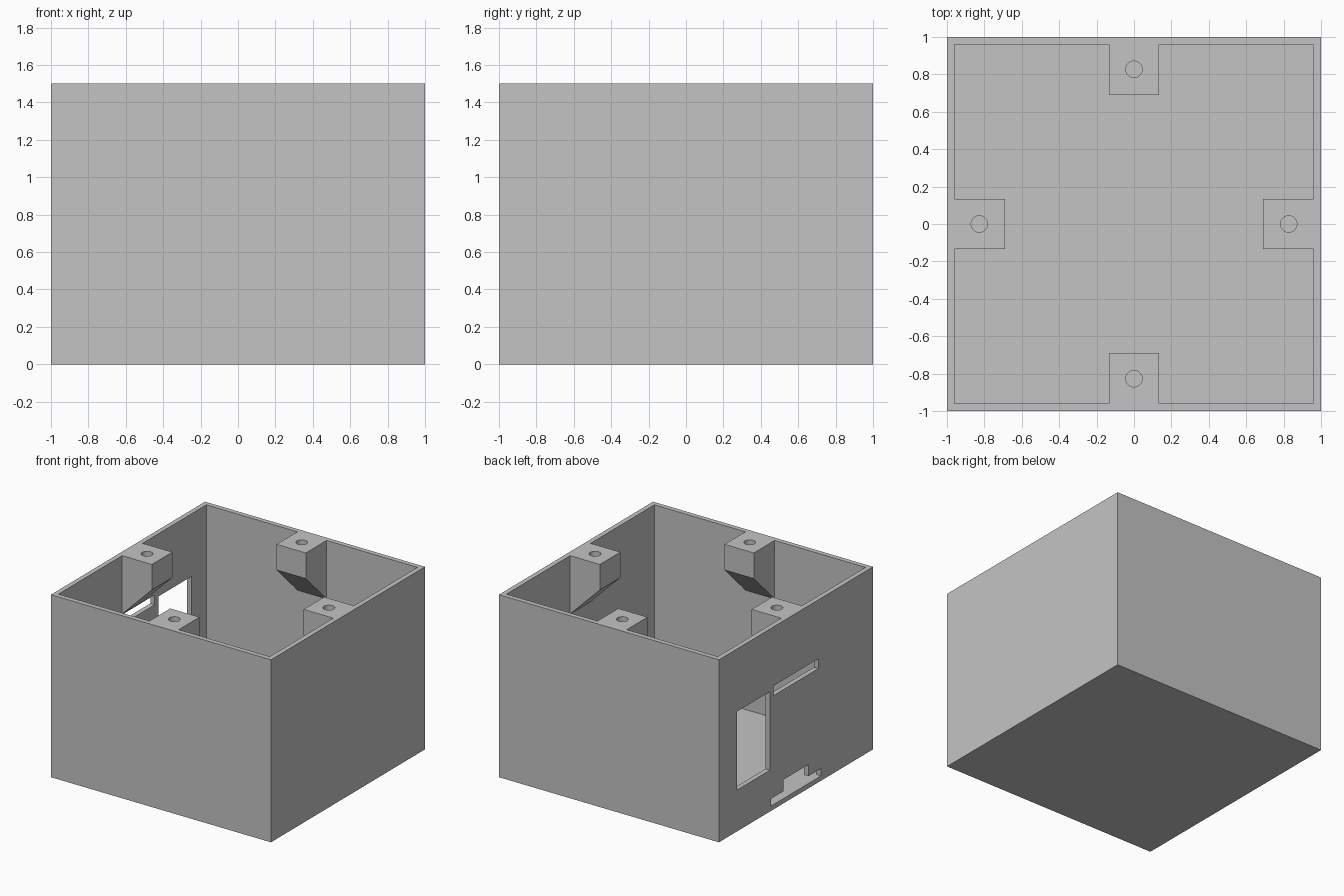
import bpy
import bmesh
from math import pi
from mathutils import Matrix, Vector

HEIGHT = 1.5
WALL = 0.04
INNER = 1 - WALL
BOSS_HALF = 0.133
BOSS_FACE = 0.69
HOLE_CENTRE = 0.827

if "Cube" in bpy.data.objects:
    bpy.data.objects.remove(bpy.data.objects["Cube"], do_unlink=True)

grey = bpy.data.materials.new("plain grey")
grey.use_nodes = True
grey.diffuse_color = (0.55, 0.55, 0.55, 1)
grey.node_tree.nodes["Principled BSDF"].inputs["Base Color"].default_value = grey.diffuse_color


def finish(name, bm):
    bmesh.ops.recalc_face_normals(bm, faces=bm.faces)
    mesh = bpy.data.meshes.new(name)
    bm.to_mesh(mesh)
    bm.free()
    mesh.materials.append(grey)
    obj = bpy.data.objects.new(name, mesh)
    bpy.context.collection.objects.link(obj)
    return obj


def prism(name, points, depth, matrix=Matrix()):
    """Extrude a closed 3D outline along the depth vector."""
    bm = bmesh.new()
    face = bm.faces.new([bm.verts.new(p) for p in points])
    extruded = bmesh.ops.extrude_face_region(bm, geom=[face])["geom"]
    verts = [g for g in extruded if isinstance(g, bmesh.types.BMVert)]
    bmesh.ops.translate(bm, verts=verts, vec=depth)
    bm.transform(matrix)
    return finish(name, bm)


def box(name, low, high):
    (x0, y0, z0), (x1, y1, z1) = low, high
    outline = [(x0, y0, z0), (x1, y0, z0), (x1, y1, z0), (x0, y1, z0)]
    return prism(name, outline, (0, 0, z1 - z0))


def subtract(target, cutter):
    """Cut one solid out of another and discard the cutter."""
    cutter.hide_render = True
    mod = target.modifiers.new("cut", "BOOLEAN")
    mod.operation = "DIFFERENCE"
    mod.solver = "EXACT"
    mod.object = cutter
    graph = bpy.context.evaluated_depsgraph_get()
    result = bpy.data.meshes.new_from_object(target.evaluated_get(graph))
    target.modifiers.clear()
    target.data = result
    bpy.data.objects.remove(cutter, do_unlink=True)


def turns():
    return [Matrix.Rotation(i * pi / 2, 4, "Z") for i in range(4)]


# Outer shell, and a cavity that leaves four screw bosses standing
shell = box("enclosure", (-1, -1, 0), (1, 1, HEIGHT))
cavity = box("cavity", (-INNER, -INNER, WALL), (INNER, INNER, HEIGHT + 0.2))

# Bosses: square blocks at the rim with a sloped underside down to the wall
slope_top = 1.29
reach = 1.1
slope_end = slope_top - (reach - BOSS_FACE)
boss_side = [(BOSS_FACE, slope_top), (BOSS_FACE, HEIGHT + 0.4),
             (reach, HEIGHT + 0.4), (reach, slope_end)]
for turn in turns():
    outline = [(x, -BOSS_HALF, z) for x, z in boss_side]
    subtract(cavity, prism("boss", outline, (0, 2 * BOSS_HALF, 0), turn))
subtract(shell, cavity)

# Blind screw holes
for turn in turns():
    bm = bmesh.new()
    bmesh.ops.create_cone(bm, cap_ends=True, segments=32, radius1=0.044,
                          radius2=0.044, depth=0.4)
    bm.transform(Matrix.Translation(turn @ Vector((HOLE_CENTRE, 0, HEIGHT))))
    subtract(shell, finish("screw_hole", bm))

# Openings through the side wall: window, upper slot, stepped port
window = [(0.34, 0.34), (0.765, 0.34), (0.765, 0.985), (0.34, 0.985)]
slot = [(-0.29, 0.935), (0.29, 0.935), (0.29, 1.015), (-0.29, 1.015)]
port_half = [(0.325, WALL), (0.325, 0.1), (0.163, 0.1), (0.163, 0.195)]
port = port_half + [(-y, z) for y, z in reversed(port_half)]
for name, profile in (("window", window), ("slot", slot), ("port", port)):
    outline = [(-1.1, y, z) for y, z in profile]
    subtract(shell, prism(name, outline, (0.2, 0, 0)))

# Flat walls, with only the round holes shaded smooth
bpy.ops.object.select_all(action="DESELECT")
shell.select_set(True)
bpy.context.view_layer.objects.active = shell
bpy.ops.object.shade_smooth_by_angle(angle=pi / 6)
